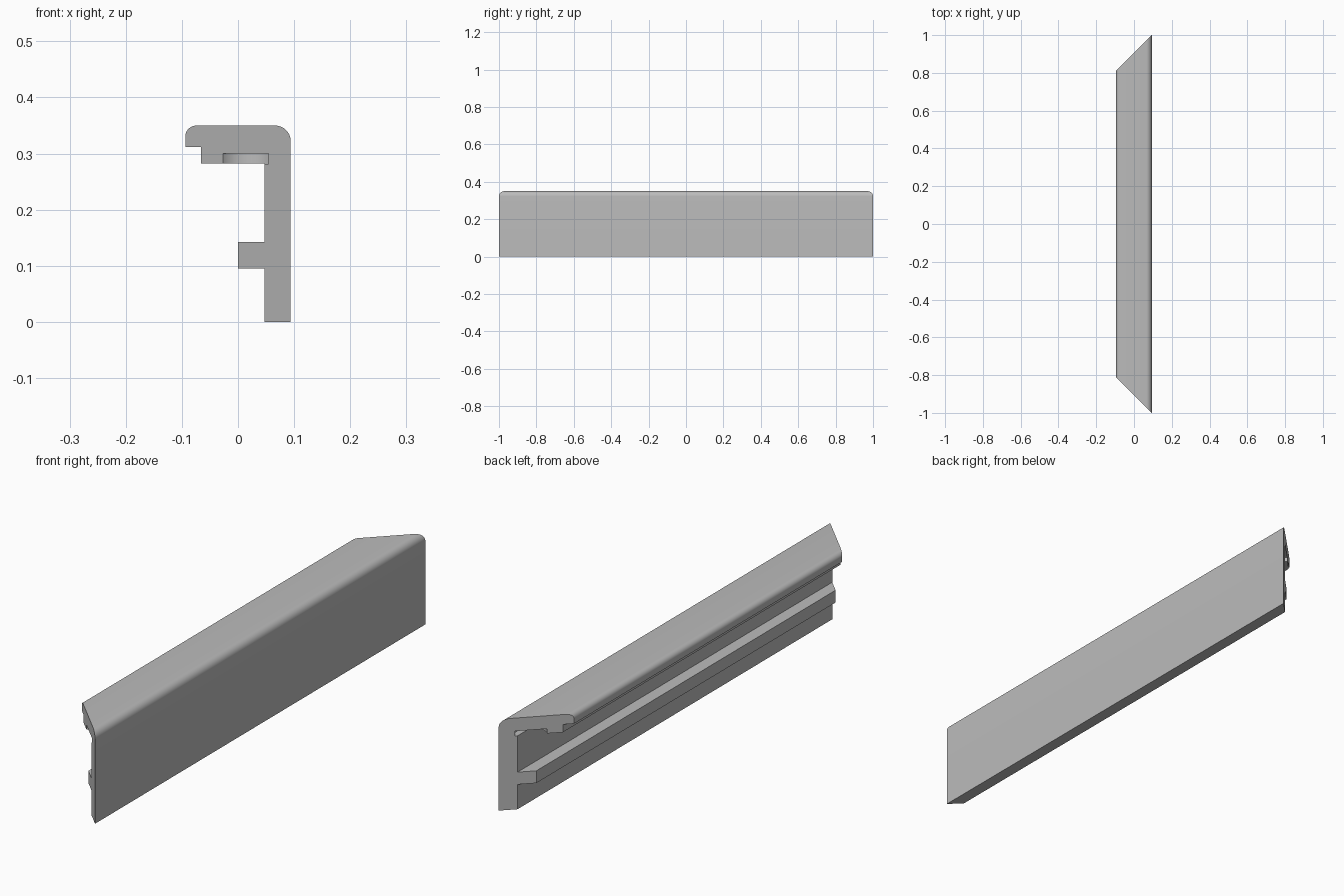
import bpy, bmesh, math

if "Cube" in bpy.data.objects:
    bpy.data.objects.remove(bpy.data.objects["Cube"], do_unlink=True)

HALF, TOP = 0.094, 0.35          # half width and height of the section
MID = 1.0 - HALF                 # half length along the centre line
POCKET_X, POCKET_R = 0.0135, 0.0573

grey = bpy.data.materials.new("satin grey")
grey.use_nodes = True
grey.diffuse_color = (0.5, 0.5, 0.5, 1)
grey.node_tree.nodes["Principled BSDF"].inputs["Base Color"].default_value = (0.5, 0.5, 0.5, 1)


def arc(cx, cz, r, start, end, steps=10):
    angles = [math.radians(start + (end - start) * i / steps) for i in range(steps + 1)]
    return [(cx + r * math.cos(a), cz + r * math.sin(a)) for a in angles]


# Cross-section: wall, rounded top, stepped lip and inner rib
R_OUT, R_LIP = 0.028, 0.02
profile = [(0.047, 0), (HALF, 0)]
profile += arc(HALF - R_OUT, TOP - R_OUT, R_OUT, 0, 90)
profile += arc(R_LIP - HALF, TOP - R_LIP, R_LIP, 90, 180)
profile += [(-HALF, 0.312), (-0.066, 0.312), (-0.066, 0.282), (0.047, 0.282),
            (0.047, 0.142), (0, 0.142), (0, 0.095), (0.047, 0.095)]

# Sweep the section along y, with both ends mitred at 45 degrees
bm = bmesh.new()
front, back = [[bm.verts.new((x, s * (MID + x), z)) for x, z in profile] for s in (-1, 1)]
bm.faces.new(front)
bm.faces.new(back[::-1])
n = len(profile)
for i in range(n):
    j = (i + 1) % n
    bm.faces.new((front[i], back[i], back[j], front[j]))
bmesh.ops.recalc_face_normals(bm, faces=bm.faces)
mesh = bpy.data.meshes.new("mitred_rail")
bm.to_mesh(mesh)
bm.free()
mesh.materials.append(grey)
rail = bpy.data.objects.new("mitred_rail", mesh)
bpy.context.collection.objects.link(rail)

# Round joint pocket under the lip, centred on each mitre
for side in (-1, 1):
    bpy.ops.mesh.primitive_cylinder_add(vertices=64, radius=POCKET_R, depth=0.0186,
                                        location=(POCKET_X, side * (MID + POCKET_X), 0.2907))
    cutter = bpy.context.object
    cutter.name = "pocket_cutter"
    cutter.hide_render = True
    cutter.data.materials.append(grey)
    cut = rail.modifiers.new("pocket", 'BOOLEAN')
    cut.operation, cut.solver, cut.object = 'DIFFERENCE', 'EXACT', cutter
    bpy.ops.object.select_all(action='DESELECT')
    rail.select_set(True)
    bpy.context.view_layer.objects.active = rail
    bpy.ops.object.modifier_apply(modifier=cut.name)
    bpy.data.objects.remove(cutter, do_unlink=True)

# Smooth the rounded edges only
bpy.ops.object.shade_smooth_by_angle(angle=math.radians(30))
